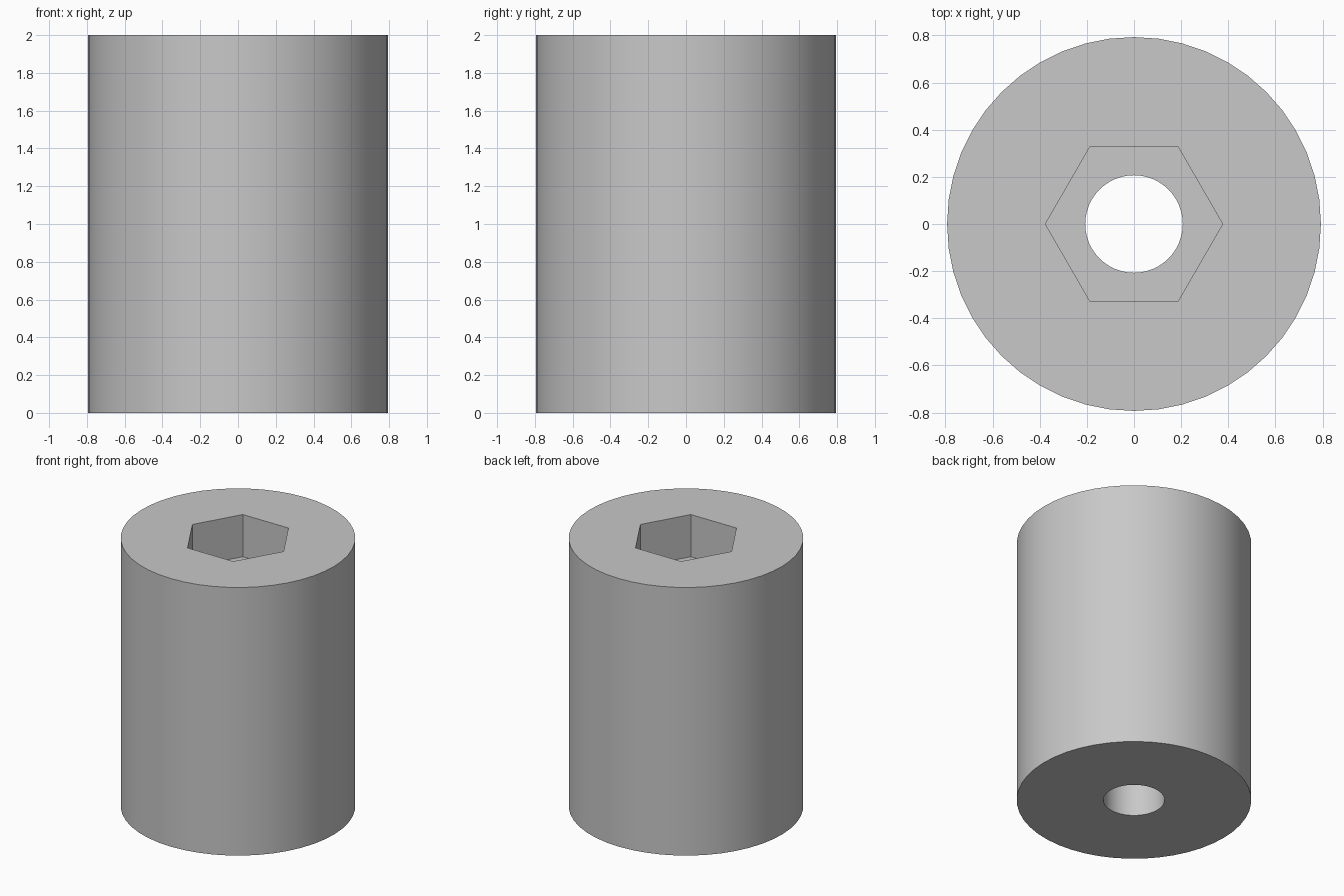
import bpy, bmesh, math

cube = bpy.data.objects.get("Cube")
if cube:
    bpy.data.objects.remove(cube, do_unlink=True)

HEIGHT, OUTER, HOLE, SOCKET = 2.0, 0.793, 0.207, 0.376
FLOOR = HEIGHT - 0.315
SIDES = 48

grey = bpy.data.materials.new("plain grey")
grey.use_nodes = True
grey.diffuse_color = (0.58, 0.58, 0.58, 1)
grey.node_tree.nodes["Principled BSDF"].inputs["Base Color"].default_value = (0.58, 0.58, 0.58, 1)

bm = bmesh.new()


def ring(radius, z, sides):
    """Closed loop of edges around the z axis."""
    verts = []
    for i in range(sides):
        a = math.tau * i / sides
        verts.append(bm.verts.new((radius * math.cos(a), radius * math.sin(a), z)))
    return [bm.edges.new((verts[i], verts[(i + 1) % sides])) for i in range(sides)]


def wall(lower, upper):
    for a, b in zip(lower, upper):
        bm.faces.new((a.verts[0], a.verts[1], b.verts[1], b.verts[0]))


def annulus(outer, inner):
    bmesh.ops.triangle_fill(bm, edges=outer + inner, use_beauty=True, normal=(0, 0, 1))


outer_low, outer_top = ring(OUTER, 0, SIDES), ring(OUTER, HEIGHT, SIDES)
hole_low, hole_top = ring(HOLE, 0, SIDES), ring(HOLE, FLOOR, SIDES)
hex_low, hex_top = ring(SOCKET, FLOOR, 6), ring(SOCKET, HEIGHT, 6)

# Outer side, hex socket sides and through hole
wall(outer_low, outer_top)
wall(hex_low, hex_top)
wall(hole_low, hole_top)

# Top rim, socket floor and underside
annulus(outer_top, hex_top)
annulus(hex_low, hole_top)
annulus(outer_low, hole_low)
bmesh.ops.recalc_face_normals(bm, faces=bm.faces[:])

mesh = bpy.data.meshes.new("socket_cylinder")
bm.to_mesh(mesh)
bm.free()
mesh.materials.append(grey)
body = bpy.data.objects.new("socket_cylinder", mesh)
bpy.context.collection.objects.link(body)

bpy.ops.object.select_all(action="DESELECT")
body.select_set(True)
bpy.context.view_layer.objects.active = body
bpy.ops.object.shade_smooth_by_angle(angle=math.radians(30))
